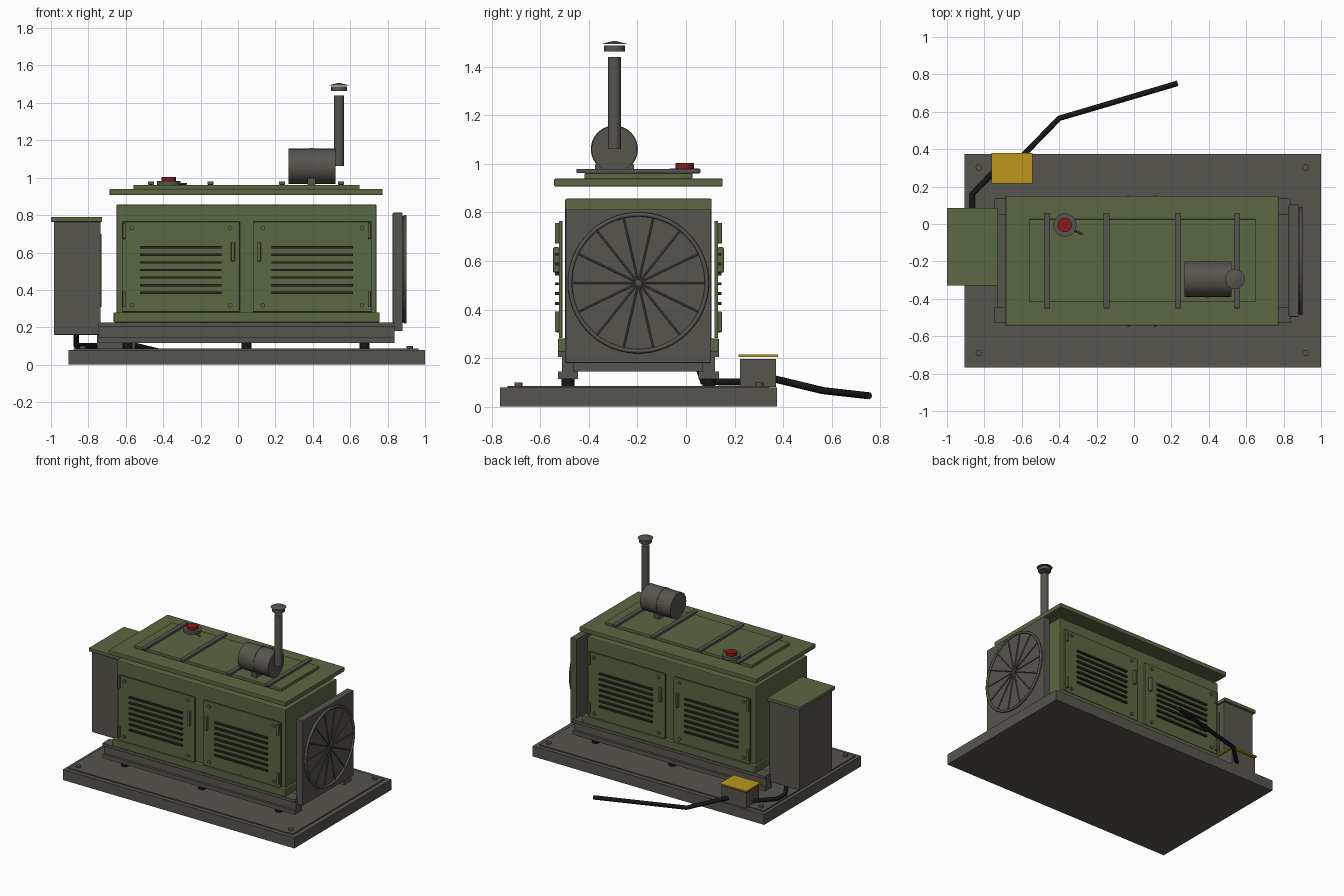
import bpy, math
from mathutils import Vector

if "Cube" in bpy.data.objects:
    bpy.data.objects.remove(bpy.data.objects["Cube"], do_unlink=True)


def material(name, rgb):
    m = bpy.data.materials.new(name)
    m.use_nodes = True
    m.diffuse_color = (*rgb, 1)
    m.node_tree.nodes["Principled BSDF"].inputs["Base Color"].default_value = (*rgb, 1)
    return m


OLIVE = material("olive_paint", (0.105, 0.135, 0.055))
STEEL = material("grey_steel", (0.095, 0.09, 0.075))
RUBBER = material("black_rubber", (0.008, 0.008, 0.008))
VENT = material("dark_vent", (0.02, 0.024, 0.013))
YELLOW = material("yellow_paint", (0.5, 0.31, 0.01))
RED = material("red_lens", (0.25, 0.01, 0.01))
MID = -0.196   # centre line of the machine in y


def finish(name, mat):
    o = bpy.context.object
    o.name = name
    o.data.materials.append(mat)
    return o


def box(name, mat, x, y, z, bevel=0.0):
    """Box from (min, max) pairs."""
    bpy.ops.mesh.primitive_cube_add(size=1, location=[sum(p) / 2 for p in (x, y, z)])
    o = finish(name, mat)
    o.scale = [p[1] - p[0] for p in (x, y, z)]
    bpy.ops.object.transform_apply(location=False, rotation=False, scale=True)
    if bevel:
        b = o.modifiers.new("soft_edges", "BEVEL")
        b.width = bevel
        b.segments = 2
    return o


def centred(name, mat, x, half, z, bevel=0.0):
    return box(name, mat, x, (MID - half, MID + half), z, bevel)


def rod(name, mat, a, b, r, r2=None, sides=32):
    """Cylinder, or cone when r2 is given, from point a to point b."""
    a, b = Vector(a), Vector(b)
    bpy.ops.mesh.primitive_cone_add(vertices=sides, radius1=r, radius2=r if r2 is None else r2,
                                    depth=(b - a).length, location=(a + b) / 2)
    o = finish(name, mat)
    o.rotation_euler = (b - a).to_track_quat("Z", "Y").to_euler()
    bpy.ops.object.shade_smooth_by_angle(angle=math.radians(35))
    return o


def cable(name, points, r):
    c = bpy.data.curves.new(name, "CURVE")
    c.dimensions = "3D"
    c.bevel_depth = r
    c.bevel_resolution = 3
    c.use_fill_caps = True
    s = c.splines.new("POLY")
    s.points.add(len(points) - 1)
    for p, co in zip(s.points, points):
        p.co = (*co, 1)
    c.materials.append(RUBBER)
    bpy.context.collection.objects.link(bpy.data.objects.new(name, c))


# Ground pad, top plate and anchor bolts
box("pad", STEEL, (-0.905, 1.0), (-0.766, 0.374), (0, 0.078))
box("pad_plate", STEEL, (-0.88, 0.965), (-0.735, 0.343), (0.078, 0.086))
for x in (-0.83, 0.918):
    for y in (-0.69, 0.302):
        rod("anchor_bolt", STEEL, (x, y, 0.08), (x, y, 0.1), 0.017, sides=12)

# Skid rails with flanges, on rubber feet
RAIL = (-0.745, 0.837)
for side in (-1, 1):
    y = MID + side * 0.29
    for z in ((0.115, 0.145), (0.205, 0.227)):
        box("rail_flange", STEEL, RAIL, (y - 0.042, y + 0.042), z)
    box("rail_web", STEEL, RAIL, (y - 0.025, y + 0.025), (0.14, 0.21))
    for x in (-0.59, 0.045, 0.677):
        rod("rubber_foot", RUBBER, (x, y, 0.08), (x, y, 0.12), 0.027, sides=20)
for x in (-0.7, 0.8):
    centred("cross_member", STEEL, (x - 0.03, x + 0.03), 0.28, (0.145, 0.18))

# Enclosure and roof
centred("skirt", OLIVE, (-0.665, 0.757), 0.332, (0.227, 0.28), 0.004)
centred("enclosure", OLIVE, (-0.65, 0.74), 0.302, (0.27, 0.857), 0.006)
centred("roof", OLIVE, (-0.687, 0.773), 0.347, (0.907, 0.94), 0.005)
centred("roof_panel", OLIVE, (-0.56, 0.65), 0.222, (0.94, 0.962), 0.003)
for x in (-0.465, -0.147, 0.235, 0.551):
    centred("roof_rib", STEEL, (x - 0.017, x + 0.017), 0.255, (0.962, 0.98), 0.004)


def across(side, near, far):
    """Y range for a layer lying near..far out from the centre line."""
    return tuple(sorted((MID + side * near, MID + side * far)))


# Doors, mirrored on both long sides, hinged at the outer edges
for side in (-1, 1):
    for x0, x1, hinge, handle in ((-0.62, 0.01, -0.609, -0.027), (0.08, 0.715, 0.702, 0.113)):
        box("door", OLIVE, (x0, x1), across(side, 0.313, 0.328), (0.283, 0.765), 0.003)
        for i in range(7):
            z = 0.385 + i * 0.0405
            mid = (x0 + x1) / 2
            box("louvre", VENT, (mid - 0.218, mid + 0.218), across(side, 0.326, 0.343),
                (z - 0.006, z + 0.006))
        for z in (0.35, 0.715):
            box("hinge", OLIVE, (hinge - 0.008, hinge + 0.008), across(side, 0.326, 0.344),
                (z - 0.042, z + 0.042), 0.003)
        box("door_handle", OLIVE, (handle - 0.01, handle + 0.01), across(side, 0.326, 0.352),
            (0.552, 0.657), 0.006)
        for x in (x0 + 0.052, x1 - 0.052):
            for z in (0.318, 0.732):
                rod("door_bolt", OLIVE, (x, MID + side * 0.326, z), (x, MID + side * 0.338, z),
                    0.012, sides=12)

# Radiator housing with a round fan guard
FAN_Z = 0.51
centred("radiator", STEEL, (0.827, 0.88), 0.3, (0.18, 0.813), 0.004)
rod("fan_disc", STEEL, (0.878, MID, FAN_Z), (0.889, MID, FAN_Z), 0.285, sides=64)
bpy.ops.mesh.primitive_torus_add(major_radius=0.282, minor_radius=0.009, major_segments=64,
                                 minor_segments=8, location=(0.893, MID, FAN_Z),
                                 rotation=(0, math.pi / 2, 0))
finish("guard_ring", STEEL)
bpy.ops.object.shade_smooth()
for i in range(14):
    a = math.tau * i / 14
    tip = (0.893, MID + 0.282 * math.cos(a), FAN_Z + 0.282 * math.sin(a))
    rod("guard_spoke", STEEL, (0.893, MID, FAN_Z), tip, 0.004, sides=6)
rod("guard_hub", STEEL, (0.886, MID, FAN_Z), (0.9, MID, FAN_Z), 0.012, sides=16)

# Exhaust: muffler, saddle, stack and rain cap
EX, EY = 0.54, -0.295
rod("muffler", STEEL, (0.27, EY, 1.061), (0.52, EY, 1.061), 0.094, sides=40)
rod("muffler_band", STEEL, (0.385, EY, 1.061), (0.4, EY, 1.061), 0.097, sides=40)
box("muffler_saddle", STEEL, (0.372, 0.415), (EY - 0.08, EY + 0.08), (0.96, 0.998))
rod("exhaust_stack", STEEL, (EX, EY, 1.062), (EX, EY, 1.44), 0.027)
rod("rain_cap_ring", STEEL, (EX, EY, 1.464), (EX, EY, 1.487), 0.043)
rod("rain_cap", STEEL, (EX, EY, 1.494), (EX, EY, 1.507), 0.053, 0.004)

# Warning beacon
rod("beacon_base", STEEL, (-0.37, -0.006, 0.96), (-0.37, -0.006, 0.982), 0.062)
rod("beacon_lens", RED, (-0.37, -0.006, 0.98), (-0.37, -0.006, 1.003), 0.038)
rod("beacon_wire", STEEL, (-0.33, -0.03, 0.967), (-0.275, -0.055, 0.967), 0.005, sides=8)

# Control cabinet
box("cabinet", STEEL, (-0.985, -0.735), (-0.31, 0.07), (0.16, 0.765), 0.004)
box("cabinet_lid", OLIVE, (-1.0, -0.727), (-0.329, 0.086), (0.764, 0.79), 0.004)
box("cabinet_plate", STEEL, (-0.736, -0.73), (-0.26, 0.02), (0.31, 0.7))

# Junction box and cables
box("junction_box", STEEL, (-0.755, -0.551), (0.222, 0.37), (0.08, 0.196))
box("junction_lid", YELLOW, (-0.763, -0.543), (0.216, 0.379), (0.205, 0.215))
cable("cabinet_cable", [(-0.865, 0.05, 0.17), (-0.865, 0.07, 0.102), (-0.865, 0.16, 0.102),
                        (-0.72, 0.31, 0.102)], 0.015)
cable("output_cable", [(-0.62, 0.34, 0.12), (-0.4, 0.565, 0.066), (0.233, 0.752, 0.045)], 0.015)
